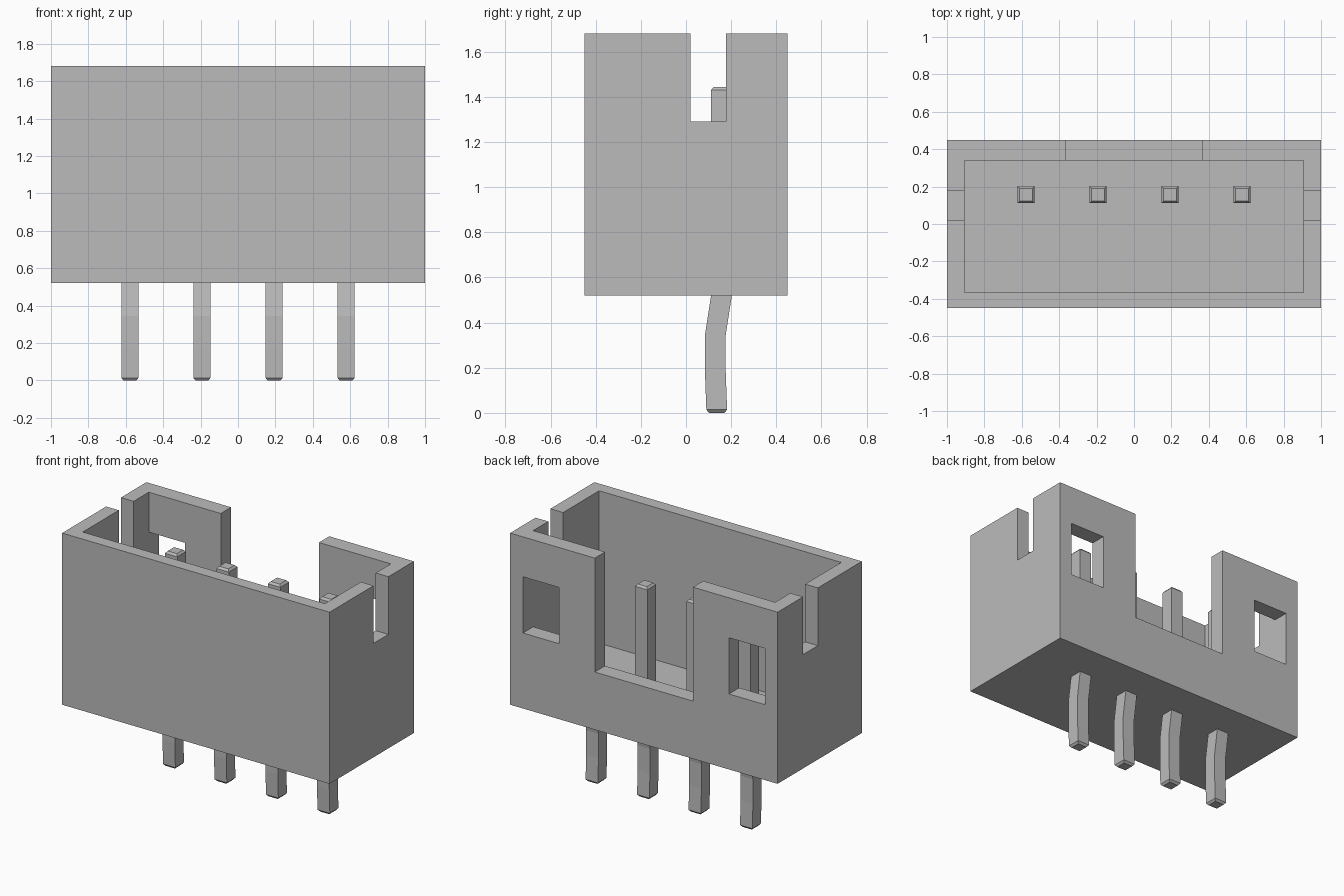
import bpy
import bmesh

cube = bpy.data.objects.get("Cube")
if cube:
    bpy.data.objects.remove(cube, do_unlink=True)

# Single plain grey material
grey = bpy.data.materials.new("light_grey")
grey.use_nodes = True
COLOUR = (0.5, 0.5, 0.5, 1.0)
grey.diffuse_color = COLOUR
grey.node_tree.nodes["Principled BSDF"].inputs["Base Color"].default_value = COLOUR


def add_object(name, bm):
    bmesh.ops.recalc_face_normals(bm, faces=bm.faces)
    mesh = bpy.data.meshes.new(name)
    bm.to_mesh(mesh)
    bm.free()
    mesh.materials.append(grey)
    obj = bpy.data.objects.new(name, mesh)
    bpy.context.collection.objects.link(obj)
    return obj


def box(name, x, y, z):
    """Box given by its (low, high) range on each axis."""
    bm = bmesh.new()
    bmesh.ops.create_cube(bm, size=1)
    for v in bm.verts:
        v.co = [r[0] if c < 0 else r[1] for c, r in zip(v.co, (x, y, z))]
    return add_object(name, bm)


def cut(target, x, y, z):
    """Subtract a box from the target and discard the cutter."""
    cutter = box("cutter", x, y, z)
    cutter.hide_render = True
    mod = target.modifiers.new("cut", "BOOLEAN")
    mod.operation = "DIFFERENCE"
    mod.solver = "EXACT"
    mod.object = cutter
    bpy.context.view_layer.objects.active = target
    bpy.ops.object.modifier_apply(modifier=mod.name)
    bpy.data.objects.remove(cutter, do_unlink=True)


# Open-topped housing
TOP = 1.68
housing = box("housing", (-1, 1), (-0.45, 0.45), (0.52, TOP))
cut(housing, (-0.905, 0.905), (-0.365, 0.34), (0.65, TOP + 0.2))    # cavity
cut(housing, (-0.367, 0.367), (0.25, 0.6), (0.91, TOP + 0.2))       # back notch
cut(housing, (-1.2, 1.2), (0.02, 0.178), (1.29, TOP + 0.2))         # side slots
for lo, hi in ((-0.904, -0.636), (0.636, 0.904)):                   # back windows
    cut(housing, (lo, hi), (0.25, 0.6), (1.03, 1.41))

# Bent square pins with chamfered tips: (z, y centre, half width)
PIN_PATH = [
    (0.0, 0.136, 0.034),
    (0.014, 0.136, 0.046),
    (0.18, 0.130, 0.046),
    (0.345, 0.130, 0.046),
    (0.52, 0.157, 0.046),
    (1.43, 0.157, 0.046),
    (1.444, 0.157, 0.034),
]


def pin(name, x):
    bm = bmesh.new()
    rings = []
    for z, y, h in PIN_PATH:
        corners = ((-h, -h), (h, -h), (h, h), (-h, h))
        rings.append([bm.verts.new((x + dx, y + dy, z)) for dx, dy in corners])
    for a, b in zip(rings, rings[1:]):
        for i in range(4):
            j = (i + 1) % 4
            bm.faces.new((a[i], a[j], b[j], b[i]))
    bm.faces.new(rings[0])
    bm.faces.new(rings[-1])
    return add_object(name, bm)


for i in range(4):
    pin(f"pin_{i + 1}", (i - 1.5) * 0.385)
